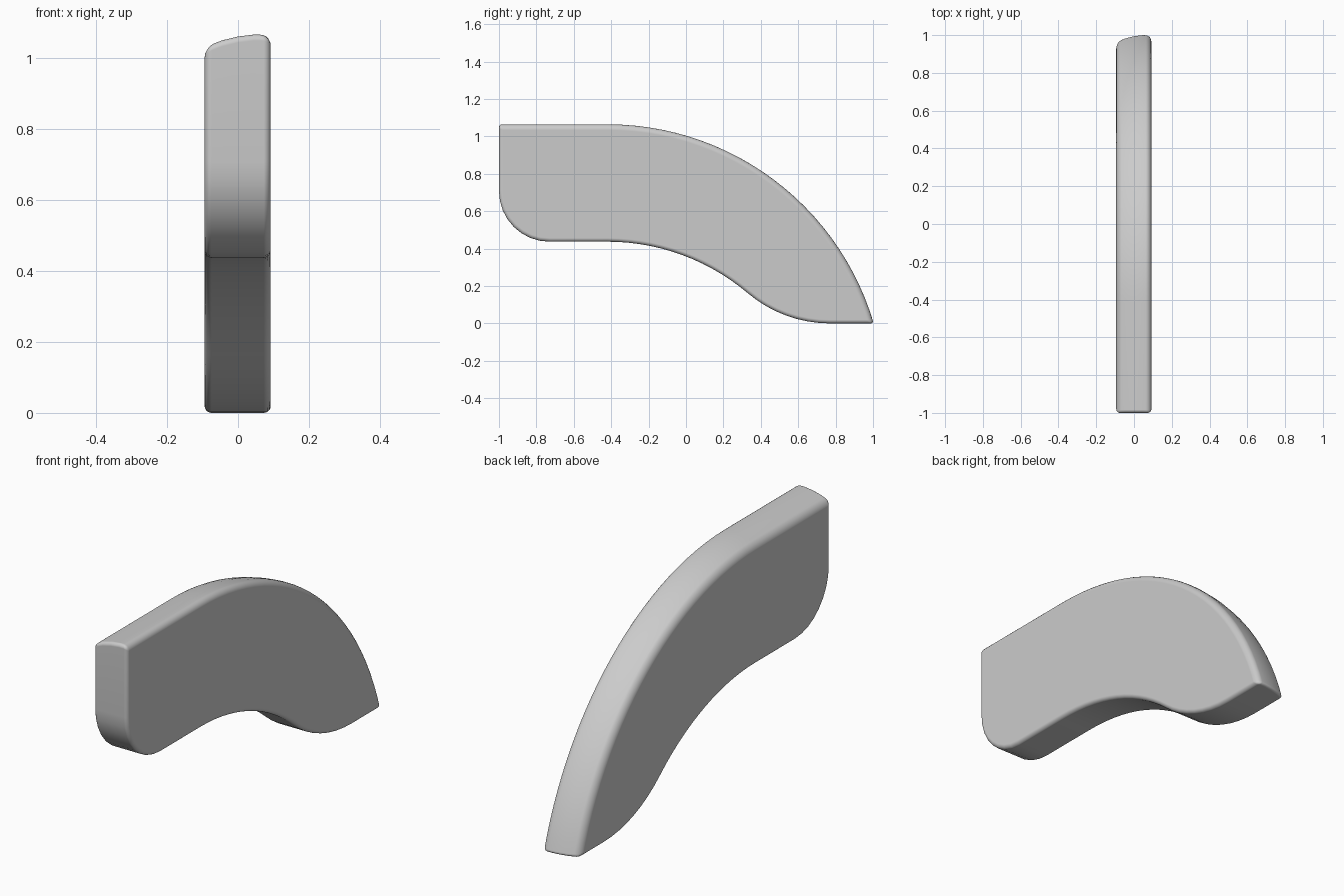
import bpy, bmesh
from math import sin, cos, acos, asin, pi

if "Cube" in bpy.data.objects:
    bpy.data.objects.remove(bpy.data.objects["Cube"], do_unlink=True)

TOP, UNDER, BEND_Y = 1.065, 0.437, -0.42
COLUMNS = (-0.094, -0.045, 0.0, 0.045, 0.092)


def arc(cy, cz, r, a0, a1, n):
    """Points on a circle; angles are measured from straight up towards +y."""
    return [(cy + r * sin(a0 + (a1 - a0) * i / n), cz + r * cos(a0 + (a1 - a0) * i / n))
            for i in range(n + 1)]


def outline(drop):
    """Side profile with the outer curve pulled in by drop."""
    # Flat top running into the large outer arc, ending at the toe
    r_out = 1.485
    cz = TOP - r_out
    pts = [(-1.0, TOP - drop)]
    pts += arc(BEND_Y, cz, r_out - drop, 0, acos(-cz / (r_out - drop)), 26)
    n_outer = len(pts)
    # Toe underside: short flat, hollow arc, then the inner arc
    r_in = 1.16
    bend = asin(0.75 / r_in)
    join_y, join_z = BEND_Y + 0.75, UNDER - r_in * (1 - cos(bend))
    r_toe = join_z / (1 - cos(bend))
    pts += arc(join_y + r_toe * sin(bend), r_toe, r_toe, pi, pi + bend, 8)
    pts += arc(BEND_Y, UNDER - r_in, r_in, bend, 0, 14)[1:]
    # Rounded lower front corner
    r_c = 0.27
    pts += arc(-1 + r_c, UNDER + r_c, r_c, pi, 1.5 * pi, 8)
    return pts, n_outer


# Curved blade: outlines across the width, with a gently crowned outer face
bm = bmesh.new()
weight = bm.edges.layers.float.new("bevel_weight_edge")
rings = []
for x in COLUMNS:
    pts, n_outer = outline(1.4 * (x - 0.065) ** 2)
    rings.append([bm.verts.new((x, y, z)) for y, z in pts])
count = len(rings[0])
for a, b in zip(rings, rings[1:]):
    for i in range(count):
        j = (i + 1) % count
        bm.faces.new((a[i], a[j], b[j], b[i]))
bm.faces.new(rings[0])
bm.faces.new(rings[-1][::-1])
bmesh.ops.recalc_face_normals(bm, faces=bm.faces)

# Rounder rims on the outer face, tighter rounding elsewhere
for ring in (rings[0], rings[-1]):
    for i in range(count):
        edge = bm.edges.get((ring[i], ring[(i + 1) % count]))
        edge[weight] = 1.0 if i < n_outer - 1 else 0.65
for a, b in zip(rings, rings[1:]):
    for i in (0, n_outer - 1):
        bm.edges.get((a[i], b[i]))[weight] = 0.55

mesh = bpy.data.meshes.new("curved_blade")
bm.to_mesh(mesh)
bm.free()
blade = bpy.data.objects.new("curved_blade", mesh)
bpy.context.collection.objects.link(blade)
for poly in mesh.polygons:
    poly.use_smooth = True

bevel = blade.modifiers.new("rounded_edges", "BEVEL")
bevel.limit_method = "WEIGHT"
bevel.width = 0.03
bevel.segments = 5
bevel.harden_normals = True

# Plain grey
grey = bpy.data.materials.new("light_grey")
grey.use_nodes = True
colour = (0.6, 0.6, 0.6, 1)
grey.diffuse_color = colour
grey.node_tree.nodes["Principled BSDF"].inputs["Base Color"].default_value = colour
mesh.materials.append(grey)
